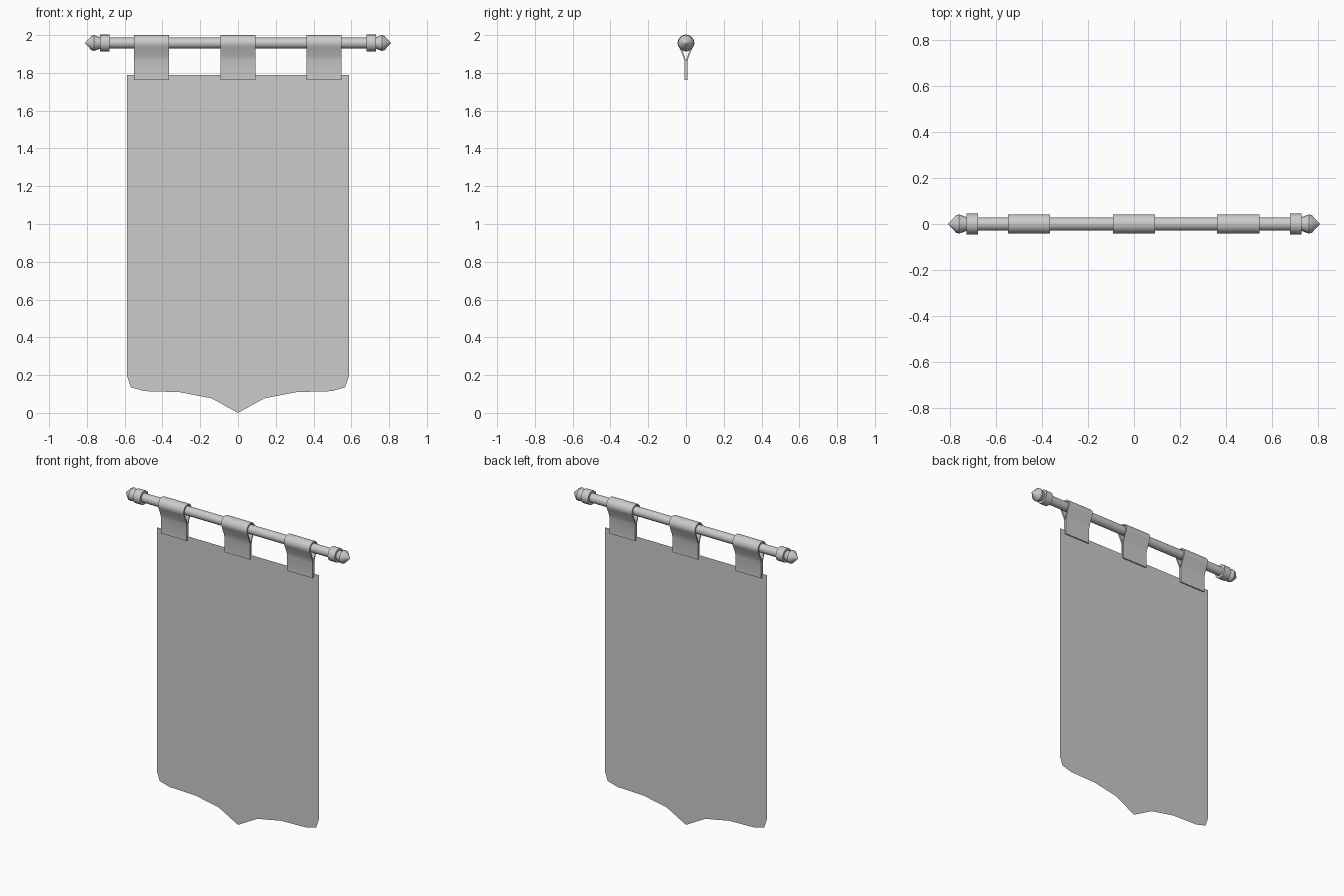
import bpy, math

if "Cube" in bpy.data.objects:
    bpy.data.objects.remove(bpy.data.objects["Cube"])

ROD_Z = 1.958


def make_object(name, verts, faces):
    mesh = bpy.data.meshes.new(name)
    mesh.from_pydata(verts, [], faces)
    mesh.update()
    obj = bpy.data.objects.new(name, mesh)
    bpy.context.collection.objects.link(obj)
    return obj


def smooth(obj, angle):
    bpy.ops.object.select_all(action='DESELECT')
    obj.select_set(True)
    bpy.context.view_layer.objects.active = obj
    bpy.ops.object.shade_smooth_by_angle(angle=math.radians(angle))


def lathe_x(name, profile, side=1, n=16):
    """Revolve (x, radius) points round the rod axis, with capped ends."""
    if side < 0:
        profile = [(-x, r) for x, r in reversed(profile)]
    verts = [(x, r * math.cos(2 * math.pi * k / n), ROD_Z + r * math.sin(2 * math.pi * k / n))
             for x, r in profile for k in range(n)]
    faces = [(i * n + k, (i + 1) * n + k, (i + 1) * n + (k + 1) % n, i * n + (k + 1) % n)
             for i in range(len(profile) - 1) for k in range(n)]
    last = (len(profile) - 1) * n
    faces += [tuple(range(n)), tuple(last + k for k in reversed(range(n)))]
    obj = make_object(name, verts, faces)
    smooth(obj, 30)
    return obj


# Rod, collars and pointed end caps
lathe_x("rod", [(-0.70, 0.029), (0.70, 0.029)])
for label, s in (("left", -1), ("right", 1)):
    lathe_x(label + "_collar", [(0.68, 0.045), (0.73, 0.045)], s)
    lathe_x(label + "_finial", [(0.72, 0.03), (0.73, 0.03), (0.762, 0.042),
                                (0.775, 0.038), (0.81, 0.001)], s)


def ribbon_outline(radius, strip):
    """Open teardrop path: up the front, over the rod, down the back."""
    right = [(strip, 1.763), (strip, 1.865), (strip + 0.007, 1.89)]
    arc = [(radius * math.cos(math.radians(a)), ROD_Z + radius * math.sin(math.radians(a)))
           for a in range(-30, 211, 15)]
    return right + arc + [(-y, z) for y, z in reversed(right)]


# Hanging loops: folded ribbons with thickness
outer, inner = ribbon_outline(0.042, 0.009), ribbon_outline(0.032, 0.001)
m = len(outer)
section = outer + inner[::-1]
t = len(section)
for label, x0 in (("left", -0.55), ("middle", -0.0925), ("right", 0.362)):
    verts = [(x, y, z) for x in (x0, x0 + 0.185) for y, z in section]
    faces = [(k, t + k, t + (k + 1) % t, (k + 1) % t) for k in range(t)]
    for k in range(m - 1):
        a, b, c, d = k, k + 1, t - 2 - k, t - 1 - k
        faces += [(a, b, c, d), (t + d, t + c, t + b, t + a)]
    smooth(make_object(label + "_loop", verts, faces), 30)

# Cloth: one flat sheet with a pointed lower hem
hem = [(0.14, 0.077), (0.31, 0.11), (0.495, 0.115), (0.567, 0.135), (0.587, 0.195), (0.587, 1.79)]
outline = [(0, 0.0)] + hem + [(-x, z) for x, z in reversed(hem)]
make_object("cloth", [(x, 0, z) for x, z in outline], [tuple(range(len(outline)))])
